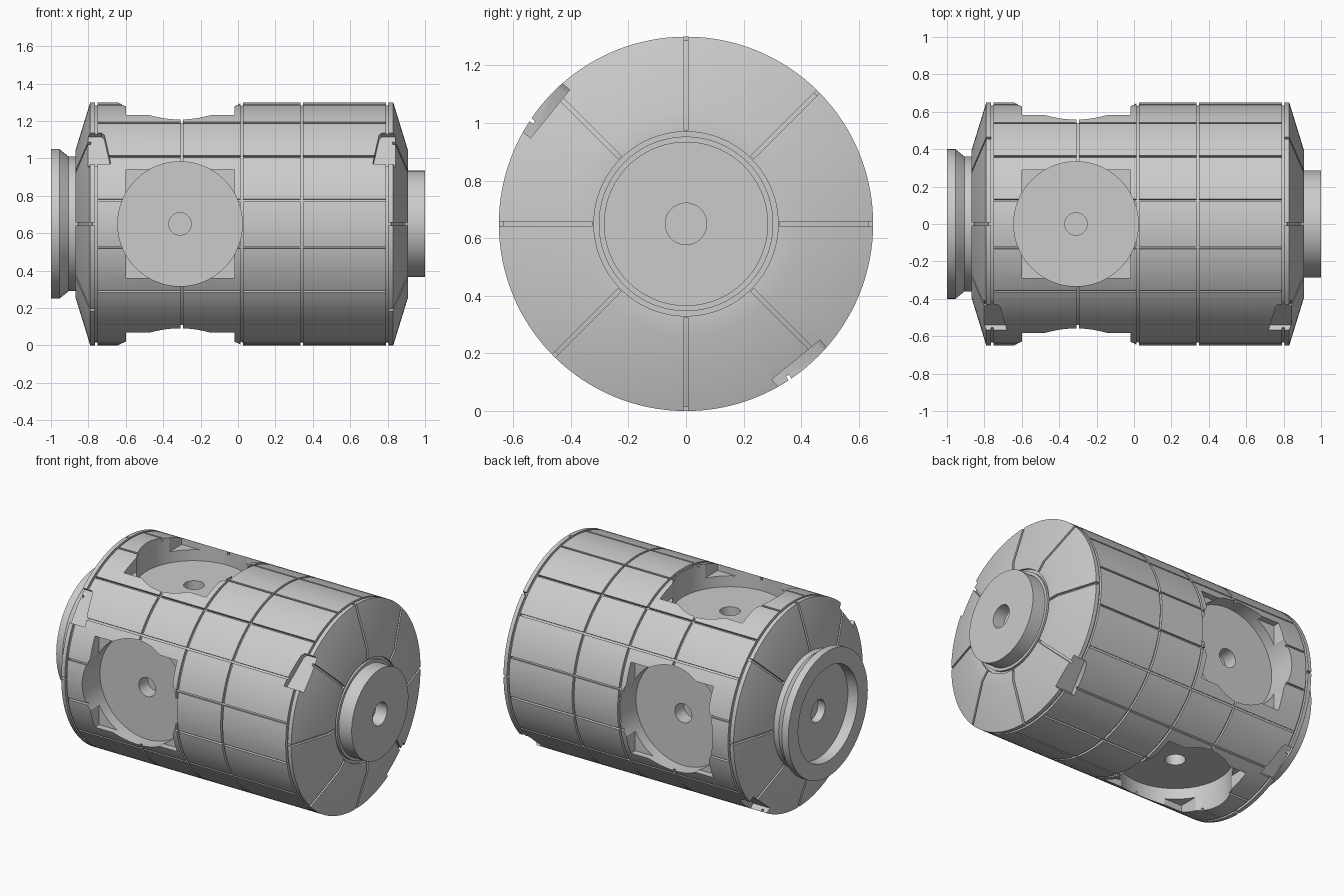
import bpy, bmesh
from math import cos, sin, pi, radians
from mathutils import Vector

if "Cube" in bpy.data.objects:
    bpy.data.objects.remove(bpy.data.objects["Cube"], do_unlink=True)

R = 0.65          # hull radius, also the height of its axis
MID = 0.02        # middle of the hull along x
SEGMENTS = 128

grey = bpy.data.materials.new("hull grey")
grey.use_nodes = True
grey.diffuse_color = (0.6, 0.6, 0.6, 1)
grey.node_tree.nodes["Principled BSDF"].inputs["Base Color"].default_value = (0.6, 0.6, 0.6, 1)


def place(x, t, r, angle):
    """Point at x, tangential offset t and radial distance r around the hull axis."""
    return Vector((x, r * cos(angle) - t * sin(angle), R + r * sin(angle) + t * cos(angle)))


def finish(name, bm):
    bmesh.ops.recalc_face_normals(bm, faces=bm.faces)
    mesh = bpy.data.meshes.new(name)
    bm.to_mesh(mesh)
    bm.free()
    mesh.materials.append(grey)
    obj = bpy.data.objects.new(name, mesh)
    bpy.context.collection.objects.link(obj)
    return obj


def lathe(name, profile):
    """Turn an (x, radius) profile around the hull axis."""
    bm = bmesh.new()
    verts = [bm.verts.new(place(x, 0, r, 0)) for x, r in profile]
    edges = [bm.edges.new(pair) for pair in zip(verts, verts[1:])]
    bmesh.ops.spin(bm, geom=verts + edges, cent=(0, 0, R), axis=(1, 0, 0),
                   angle=2 * pi, steps=SEGMENTS, use_merge=False)
    bmesh.ops.remove_doubles(bm, verts=bm.verts, dist=0.0001)
    return finish(name, bm)


def prism(bm, bottom, top):
    """Close two matching loops of points into a solid."""
    low = [bm.verts.new(p) for p in bottom]
    high = [bm.verts.new(p) for p in top]
    bm.faces.new(low)
    bm.faces.new(high)
    for i in range(len(low)):
        j = (i + 1) % len(low)
        bm.faces.new((low[i], low[j], high[j], high[i]))


def slot(bm, outline, angle, width):
    """Thin slab from an (x, r) outline."""
    prism(bm, *[[place(x, t, r, angle) for x, r in outline] for t in (-width / 2, width / 2)])


def pit(bm, outline, angle, floor, top=0.75):
    """Radial block from an (x, t) outline."""
    prism(bm, *[[place(x, t, r, angle) for x, t in outline] for r in (floor, top)])


def circle(x, radius, count=64):
    return [(x + radius * cos(2 * pi * i / count), radius * sin(2 * pi * i / count))
            for i in range(count)]


def flip(outline):
    return [(2 * MID - x, v) for x, v in outline]


# Hull with ring grooves and bevelled ends
profile = [(-0.87, 0), (-0.87, 0.39), (-0.79, R)]
for x in (-0.758, -0.30, 0.02, 0.34, 0.798):
    profile += [(x - 0.007, R), (x - 0.007, R - 0.016), (x + 0.007, R - 0.016), (x + 0.007, R)]
profile += [(0.83, R), (0.91, 0.39), (0.91, 0.32), (0.895, 0.32), (0.895, 0.303), (0.91, 0.303), (0.91, 0)]
hull = lathe("hull", profile)

cutters = []

# Panel grooves along the hull and across its bevelled ends
bm = bmesh.new()
for i in range(16):
    slot(bm, [(-0.748, 0.634), (0.788, 0.634), (0.788, 0.7), (-0.748, 0.7)],
         radians(11.25 + 22.5 * i), 0.012)
for i in range(8):
    for inner, side in ((0.325, list), (0.365, flip)):
        outline = [(0.801, 0.636), (0.818, 0.636), (0.896, 0.385), (0.896, inner),
                   (0.95, inner), (0.95, 0.7), (0.801, 0.7)]
        slot(bm, side(outline), radians(45 * i), 0.015)
cutters.append(finish("groove_cutter", bm))

# Four round berths with square corners and a central socket
berth = -0.31
square = [(berth - 0.29, -0.29), (berth + 0.29, -0.29), (berth + 0.29, 0.29), (berth - 0.29, 0.29)]
for name, outline, floor, top in (("square_cutter", square, 0.54, 0.75),
                                  ("berth_cutter", circle(berth, 0.333), 0.47, 0.76),
                                  ("socket_cutter", circle(berth, 0.06, 32), 0.38, 0.5)):
    bm = bmesh.new()
    for i in range(4):
        pit(bm, outline, i * pi / 2, floor, top)
    cutters.append(finish(name, bm))

# Tapered flat notches at both ends, upper front and lower back
bm = bmesh.new()
notch = [(0.77, -0.108), (0.95, -0.108), (0.95, 0.108), (0.72, 0.108), (0.755, -0.09)]
for angle, sign in ((141, 1), (309, -1)):
    outline = [(x, sign * t) for x, t in notch]
    for side in (list, flip):
        pit(bm, side(outline), radians(angle), 0.607)
cutters.append(finish("notch_cutter", bm))

for cutter in cutters:
    mod = hull.modifiers.new(cutter.name, "BOOLEAN")
    mod.operation = "DIFFERENCE"
    mod.solver = "EXACT"
    mod.object = cutter
    bpy.context.view_layer.objects.active = hull
    bpy.ops.object.modifier_apply(modifier=mod.name)
    bpy.data.objects.remove(cutter, do_unlink=True)

# Docking collar with a dished face
collar = lathe("docking_collar", [
    (-0.88, 0), (-0.88, 0.07), (-0.93, 0.07), (-0.93, 0.30), (-1, 0.30), (-1, 0.40),
    (-0.955, 0.40), (-0.905, 0.36), (-0.865, 0.36), (-0.865, 0)])

# End port with a central socket
port = lathe("end_port", [
    (0.89, 0), (0.89, 0.285), (1, 0.285), (1, 0.072), (0.92, 0.072), (0.92, 0)])

bpy.ops.object.select_all(action="DESELECT")
for obj in (hull, collar, port):
    obj.select_set(True)
bpy.context.view_layer.objects.active = hull
bpy.ops.object.shade_smooth_by_angle(angle=radians(30))
